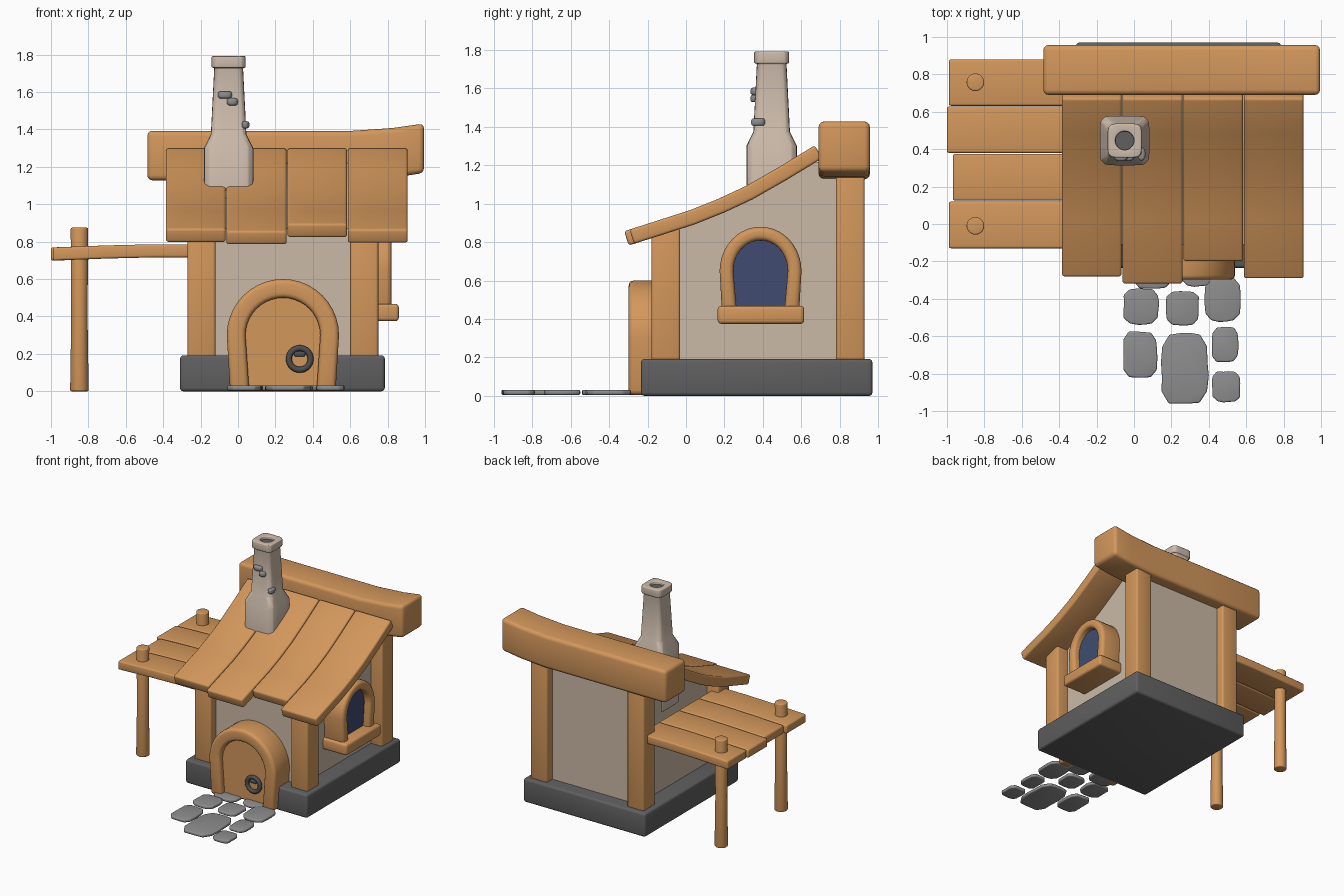
import bpy, bmesh, math, random
from mathutils import Vector

if "Cube" in bpy.data.objects:
    bpy.data.objects.remove(bpy.data.objects["Cube"])

random.seed(4)


def material(name, r, g, b):
    m = bpy.data.materials.new(name)
    m.diffuse_color = (r, g, b, 1)
    m.use_nodes = True
    m.node_tree.nodes["Principled BSDF"].inputs["Base Color"].default_value = m.diffuse_color
    return m


WOOD = material("warm wood", 0.65, 0.31, 0.105)
PLASTER = material("plaster", 0.60, 0.49, 0.38)
CHIMNEY = material("pale stone", 0.61, 0.50, 0.41)
DARK = material("dark stone", 0.115, 0.115, 0.115)
PAVING = material("paving grey", 0.27, 0.27, 0.275)
IRON = material("iron", 0.075, 0.078, 0.08)
GLASS = material("blue glass", 0.05, 0.073, 0.165)


def loft(name, rings, mat, bevel=0.015, segs=3):
    """Skin a row of closed rings, cap the ends and round the sharp edges."""
    bm = bmesh.new()
    rows = [[bm.verts.new(p) for p in ring] for ring in rings]
    n = len(rows[0])
    for a, b in zip(rows, rows[1:]):
        for i in range(n):
            j = (i + 1) % n
            bm.faces.new((a[i], a[j], b[j], b[i]))
    bm.faces.new(rows[0][::-1])
    bm.faces.new(rows[-1])
    bmesh.ops.recalc_face_normals(bm, faces=bm.faces)
    if bevel:
        sharp = [e for e in bm.edges if e.calc_face_angle(0) > 0.62]
        bmesh.ops.bevel(bm, geom=sharp, offset=bevel, segments=segs, profile=0.5,
                        affect='EDGES', clamp_overlap=True)
    for f in bm.faces:
        f.smooth = True
    for e in bm.edges:
        e.smooth = e.calc_face_angle(0) < 0.7
    me = bpy.data.meshes.new(name)
    bm.to_mesh(me)
    bm.free()
    me.materials.append(mat)
    ob = bpy.data.objects.new(name, me)
    bpy.context.collection.objects.link(ob)
    return ob


def rect_x(x, y0, y1, z0, z1):
    return [(x, y0, z0), (x, y1, z0), (x, y1, z1), (x, y0, z1)]


def box(name, x0, x1, y0, y1, z0, z1, mat, bevel=0.015):
    return loft(name, [rect_x(x0, y0, y1, z0, z1), rect_x(x1, y0, y1, z0, z1)], mat, bevel)


def squircle(cx, cy, z, rx, ry, power=2, n=24, jitter=0.0):
    pts = []
    for i in range(n):
        a = 2 * math.pi * (i + 0.5) / n
        c, s = math.cos(a), math.sin(a)
        k = (abs(c) ** power + abs(s) ** power) ** (-1 / power)
        k *= 1 - jitter * random.random()
        pts.append((cx + rx * k * c, cy + ry * k * s, z))
    return pts


def arch(half, foot_half, foot, spring, top, n=20):
    """Horseshoe outline from left foot over the top to the right foot."""
    pts = [(-foot_half, foot)]
    for i in range(n + 1):
        a = math.pi * (1 - i / n)
        pts.append((half * math.cos(a), spring + (top - spring) * math.sin(a)))
    return pts + [(foot_half, foot)]


def arch_frame(name, outer, inner, place, back, front):
    rings = [[place(o, back), place(o, front), place(i, front), place(i, back)]
             for o, i in zip(outer, inner)]
    return loft(name, rings, WOOD, 0.025)


# Foundation slab
box("foundation", -0.31, 0.785, -0.235, 0.97, 0, 0.192, DARK, 0.018)

# Plaster walls: the side outline follows the roof
side = [(-0.11, 0.15), (0.86, 0.15), (0.86, 1.2), (0.66, 1.22),
        (0.33, 1.04), (0.035, 0.92), (-0.11, 0.87)]
loft("walls", [[(x, y, z) for y, z in side] for x in (-0.17, 0.65)], PLASTER, 0)

# Corner posts
for sx, x in (("left", -0.27), ("right", 0.60)):
    box("front_post_" + sx, x, x + 0.15, -0.18, -0.03, 0.17, 0.87, WOOD)
    box("back_post_" + sx, x, x + 0.15, 0.78, 0.93, 0.17, 1.2, WOOD)

# Ridge beam with its lifted right end
loft("ridge_beam", [rect_x(x, 0.69, 0.957, z, z + 0.265) for x, z in
                    ((-0.485, 1.128), (0.1, 1.127), (0.6, 1.127), (0.83, 1.143), (0.995, 1.167))],
     WOOD, 0.028)

# Sagging roof planks
for i, (x0, x1, end) in enumerate(((-0.385, -0.066, -0.272), (-0.062, 0.26, -0.31),
                                   (0.264, 0.583, -0.19), (0.587, 0.907, -0.282))):
    path = [(end, 0.93 + (end - 0.035) * 0.32), (0.035, 0.93), (0.18, 0.988),
            (0.33, 1.058), (0.5, 1.155), (0.69, 1.27)]
    rings = []
    for k, (y, z) in enumerate(path):
        a, b = path[max(k - 1, 0)], path[min(k + 1, len(path) - 1)]
        d = Vector((b[0] - a[0], b[1] - a[1])).normalized() * 0.039
        ny, nz = -d.y, d.x
        rings.append([(x0, y - ny, z - nz), (x1, y - ny, z - nz),
                      (x1, y + ny, z + nz), (x0, y + ny, z + nz)])
    loft(f"roof_plank_{i + 1}", rings, WOOD, 0.014)

# Side canopy planks and poles
for i, (y0, y1, x0) in enumerate(((-0.13, 0.12, -0.99), (0.125, 0.375, -0.968),
                                  (0.38, 0.628, -1.0), (0.632, 0.88, -0.99))):
    loft(f"canopy_plank_{i + 1}",
         [rect_x(x, y0, y1, z, z + 0.07) for x, z in
          ((x0, 0.699), (-0.7, 0.71), (-0.45, 0.716), (-0.2, 0.716))], WOOD, 0.012)
for tag, y in (("front", -0.01), ("back", 0.758)):
    loft("canopy_pole_" + tag,
         [squircle(-0.848, y, z, r, r) for z, r in ((0, 0.05), (0.4, 0.044), (0.875, 0.047))],
         WOOD, 0.008)

# Chimney with a collar and a short open flue
CX, CY = -0.05, 0.446
shape = [(0.83, 0.132, 7), (1.3, 0.132, 7), (1.375, 0.095, 7), (1.73, 0.077, 7),
         (1.73, 0.091, 6), (1.792, 0.091, 6), (1.792, 0.05, 2), (1.762, 0.05, 2)]
loft("chimney", [squircle(CX, CY, z, r, r, p, 32) for z, r, p in shape], CHIMNEY, 0.008)
loft("flue", [squircle(CX, CY, z, 0.05, 0.05) for z in (1.762, 1.768)], DARK, 0)
for i, (x, y, z, rx, ry) in enumerate(((-0.07, 0.36, 1.585, 0.037, 0.024),
                                       (-0.03, 0.36, 1.548, 0.029, 0.024),
                                       (0.04, 0.375, 1.425, 0.021, 0.036))):
    loft(f"chimney_stone_{i + 1}", [squircle(x, y, z + h, rx, ry, 3, 12) for h in (-0.019, 0.019)],
         PAVING, 0.012)

# Door, arched frame and ring handle
def on_front(p, y):
    return (0.24 + p[0], y, p[1])


door_in = arch(0.2, 0.18, 0.005, 0.3, 0.5)
arch_frame("door_frame", arch(0.3, 0.282, 0.005, 0.3, 0.6), door_in, on_front, -0.08, -0.298)
panel = arch(0.21, 0.19, 0.022, 0.3, 0.51)
loft("door", [[on_front(p, y) for p in panel] for y in (-0.08, -0.255)], WOOD, 0)
bpy.ops.mesh.primitive_torus_add(location=(0.33, -0.272, 0.173), rotation=(math.pi / 2, 0, 0),
                                 major_radius=0.058, minor_radius=0.016,
                                 major_segments=28, minor_segments=10)
ring = bpy.context.object
ring.name = "door_ring"
ring.data.materials.append(IRON)
bpy.ops.object.shade_smooth()
box("ring_staple", 0.3, 0.36, -0.285, -0.24, 0.185, 0.213, IRON, 0.01)

# Right window: frame, glass and sill
def on_side(p, x):
    return (x, 0.388 + p[0], p[1])


arch_frame("window_frame", arch(0.213, 0.2, 0.42, 0.65, 0.88),
           arch(0.142, 0.122, 0.42, 0.65, 0.81), on_side, 0.62, 0.82)
glass = arch(0.15, 0.13, 0.43, 0.65, 0.82)
loft("window_glass", [[on_side(p, x) for p in glass] for x in (0.62, 0.765)], GLASS, 0)
box("window_sill", 0.62, 0.86, 0.165, 0.615, 0.375, 0.468, WOOD, 0.018)

# Paving stones in front of the door: x range, y range
stones = ((-0.06, 0.135, -0.54, -0.345), (0.17, 0.35, -0.545, -0.355), (0.375, 0.57, -0.525, -0.285),
          (-0.06, 0.125, -0.825, -0.57), (0.14, 0.4, -0.968, -0.58), (0.415, 0.56, -0.742, -0.55),
          (0.415, 0.57, -0.955, -0.785), (-0.01, 0.21, -0.348, -0.14), (0.25, 0.43, -0.338, -0.13))
for i, (x0, x1, y0, y1) in enumerate(stones):
    base = squircle((x0 + x1) / 2, (y0 + y1) / 2, 0.005, (x1 - x0) / 2, (y1 - y0) / 2, 5, 16, 0.07)
    top = [(x, y, 0.031) for x, y, _ in base]
    loft(f"paving_stone_{i + 1}", [base, top], PAVING, 0.009)
